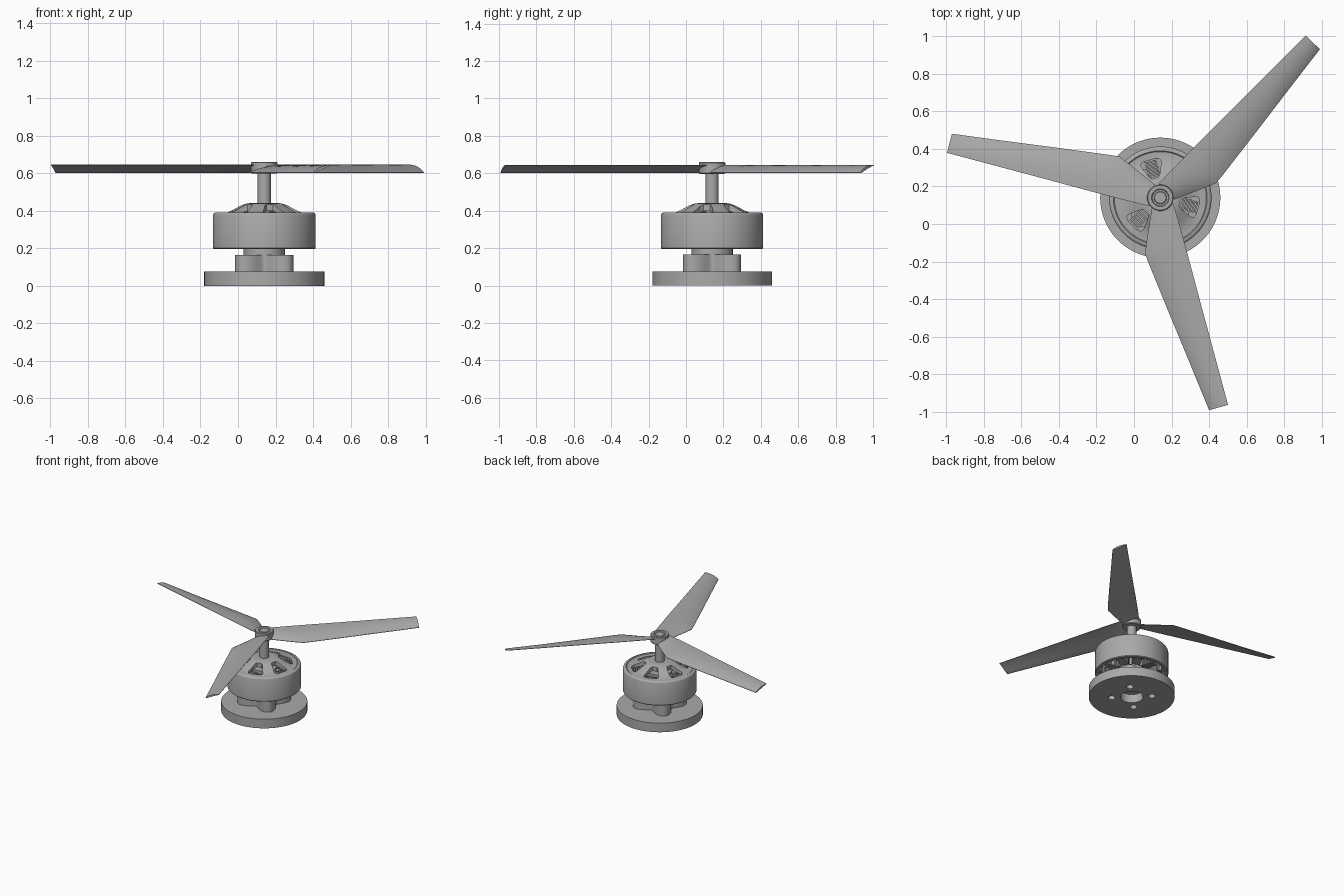
import bpy, bmesh
from math import sin, cos, pi, radians
from mathutils import Matrix, Vector

if "Cube" in bpy.data.objects:
    bpy.data.objects.remove(bpy.data.objects["Cube"])

AXIS = Matrix.Translation((0.14, 0.14, 0))  # spin axis of the motor

grey = bpy.data.materials.new("plain_grey")
grey.use_nodes = True
grey.diffuse_color = (0.4, 0.4, 0.4, 1)
grey.node_tree.nodes["Principled BSDF"].inputs["Base Color"].default_value = (0.4, 0.4, 0.4, 1)


def finish(bm, name):
    bmesh.ops.remove_doubles(bm, verts=bm.verts, dist=1e-5)
    bmesh.ops.recalc_face_normals(bm, faces=bm.faces)
    bm.transform(AXIS)
    mesh = bpy.data.meshes.new(name)
    bm.to_mesh(mesh)
    bm.free()
    mesh.materials.append(grey)
    ob = bpy.data.objects.new(name, mesh)
    bpy.context.collection.objects.link(ob)
    return ob


def activate(ob):
    bpy.ops.object.select_all(action='DESELECT')
    ob.select_set(True)
    bpy.context.view_layer.objects.active = ob


def smooth(ob, angle=35):
    activate(ob)
    bpy.ops.object.shade_smooth_by_angle(angle=radians(angle))


def lathe(name, profile, closed=False, steps=96):
    """Spin an (r, z) profile round the axis."""
    bm = bmesh.new()
    rings = [[bm.verts.new((r * cos(2 * pi * i / steps), r * sin(2 * pi * i / steps), z))
              for i in range(steps)] for r, z in profile]
    pairs = list(zip(rings, rings[1:])) + ([(rings[-1], rings[0])] if closed else [])
    for a, b in pairs:
        for i in range(steps):
            j = (i + 1) % steps
            bm.faces.new((a[i], a[j], b[j], b[i]))
    if not closed:
        bm.faces.new(rings[0])
        bm.faces.new(rings[-1])
    return finish(bm, name)


def prism(bm, outline, z0, z1):
    """Extrude a flat outline between two heights."""
    low = [bm.verts.new((x, y, z0)) for x, y in outline]
    high = [bm.verts.new((x, y, z1)) for x, y in outline]
    bm.faces.new(low)
    bm.faces.new(high)
    for i in range(len(low)):
        j = (i + 1) % len(low)
        bm.faces.new((low[i], low[j], high[j], high[i]))


def turned(points, angle):
    return [(x * cos(angle) - y * sin(angle), x * sin(angle) + y * cos(angle)) for x, y in points]


def circle(r, cx=0, n=32):
    return [(cx + r * cos(2 * pi * i / n), r * sin(2 * pi * i / n)) for i in range(n)]


def cut(ob, cutter_bm):
    cutter = finish(cutter_bm, "cutter")
    cutter.hide_render = True
    mod = ob.modifiers.new("cut", 'BOOLEAN')
    mod.operation, mod.solver, mod.object = 'DIFFERENCE', 'EXACT', cutter
    activate(ob)
    bpy.ops.object.modifier_apply(modifier=mod.name)
    bpy.data.objects.remove(cutter)


# Base disc with a centre bore and four screw holes
base = lathe("base_disc", [(0.32, 0), (0.32, 0.075)])
bm = bmesh.new()
prism(bm, circle(0.085, n=48), -0.1, 0.07)
for k in range(4):
    prism(bm, turned(circle(0.027, 0.15), pi / 4 + k * pi / 2), -0.1, 0.06)
cut(base, bm)
smooth(base)

# Four-lobed mount
bm = bmesh.new()
lobes = []
for i in range(96):
    a = 2 * pi * i / 96
    r = 0.155 + 0.045 * cos(4 * (a - pi / 4))
    lobes.append((r * cos(a), r * sin(a)))
prism(bm, lobes, 0.075, 0.165)
smooth(finish(bm, "lobed_mount"))

# Neck and stator core
smooth(lathe("stator_core", [(0.11, 0.165), (0.11, 0.22), (0.09, 0.22), (0.09, 0.36)], steps=64))

# Stator teeth with wound wire ridges and curved end caps
bm = bmesh.new()
for k in range(9):
    a = radians(-15 + 40 * k)
    prism(bm, turned([(0.08, -0.022), (0.22, -0.022), (0.22, 0.022), (0.08, 0.022)], a), 0.23, 0.34)
    arc = [radians(-17 + 34 * i / 6) for i in range(7)]
    cap = [(0.237 * cos(t), 0.237 * sin(t)) for t in arc]
    cap += [(0.222 * cos(t), 0.222 * sin(t)) for t in reversed(arc)]
    prism(bm, turned(cap, a), 0.225, 0.345)
    for i in range(7):
        r, w = 0.115 + 0.014 * i, 0.033
        prism(bm, turned([(r, -w), (r + 0.01, -w), (r + 0.01, w), (r, w)], a), 0.218, 0.352)
finish(bm, "stator_windings")

# Rotor bell, open below, with six vents in the domed top
bell = lathe("rotor_bell", [
    (0.245, 0.195), (0.268, 0.195), (0.273, 0.2), (0.273, 0.378), (0.27, 0.385), (0.262, 0.39),
    (0.25, 0.391), (0.245, 0.387), (0.205, 0.387), (0.165, 0.405), (0.125, 0.427), (0.095, 0.438),
    (0.07, 0.441), (0.03, 0.441), (0.03, 0.405), (0.09, 0.405), (0.2, 0.365), (0.245, 0.365)], closed=True)
bm = bmesh.new()
vent = [(0.108, -0.018), (0.118, -0.028), (0.185, -0.056), (0.2, -0.052), (0.208, -0.035)]
vent += [(x, -y) for x, y in reversed(vent)]
for k in range(6):
    prism(bm, turned(vent, radians(45 + 60 * k)), 0.34, 0.5)
cut(bell, bm)
smooth(bell)

# Shaft and propeller hub
smooth(lathe("shaft", [(0.035, 0.35), (0.035, 0.65), (0.03, 0.655)], steps=48))
smooth(lathe("propeller_hub", [(0.034, 0.597), (0.066, 0.597), (0.07, 0.601), (0.07, 0.656),
                               (0.066, 0.66), (0.047, 0.66), (0.043, 0.652), (0.034, 0.652)],
             closed=True, steps=64))

# Three pitched blades: (distance out, trailing edge, leading edge)
stations = [(0.045, -0.06, 0.058), (0.12, -0.094, 0.06), (0.2, -0.13, 0.06), (0.265, -0.158, 0.06),
            (0.32, -0.153, 0.06), (0.6, -0.12, 0.057), (0.9, -0.083, 0.055), (1.16, -0.052, 0.053)]
CHORD = 10
for k in range(3):
    bm = bmesh.new()
    layers = []
    for side in (1, -1):
        grid = []
        for u, trail, lead in stations:
            row = []
            for i in range(CHORD + 1):
                t = i / CHORD
                mid = 0.602 + 0.042 * t + 0.006 * sin(pi * t)
                half = 0.0015 + 0.006 * sin(pi * t ** 0.7)
                row.append(bm.verts.new((u, trail + (lead - trail) * t, mid + side * half)))
            grid.append(row)
        for a, b in zip(grid, grid[1:]):
            for i in range(CHORD):
                bm.faces.new((a[i], a[i + 1], b[i + 1], b[i]))
        layers.append(grid)
    top, low = layers
    for s in (0, -1):
        bm.faces.new(top[s] + low[s][::-1])
    for c in (0, CHORD):
        for s in range(len(stations) - 1):
            bm.faces.new((top[s][c], top[s + 1][c], low[s + 1][c], low[s][c]))
    bm.transform(Matrix.Rotation(radians(45.5 + 120 * k), 4, 'Z'))
    smooth(finish(bm, "blade_%d" % (k + 1)))
